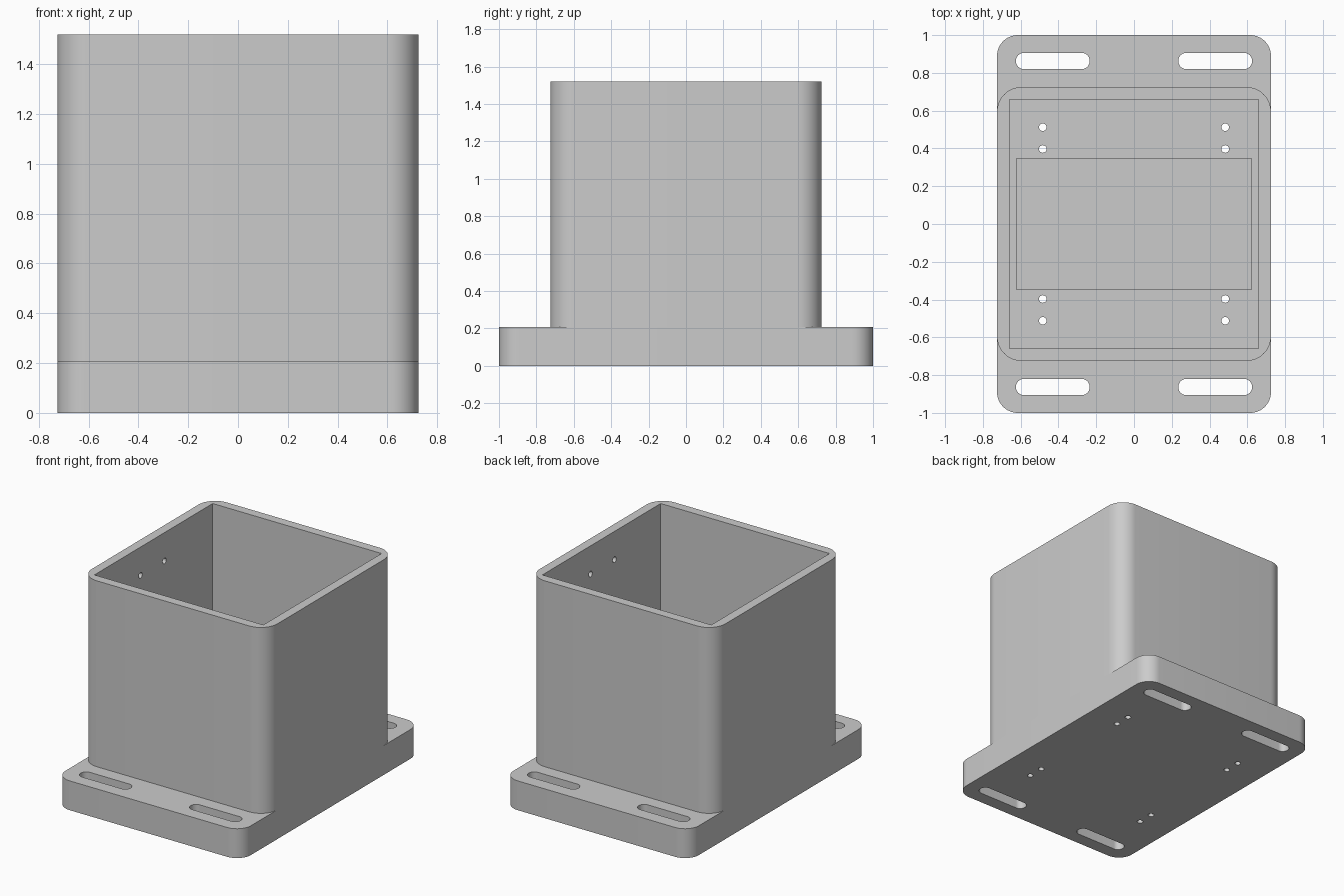
import bpy, bmesh, math
from mathutils import Matrix, Vector

if "Cube" in bpy.data.objects:
    bpy.data.objects.remove(bpy.data.objects["Cube"], do_unlink=True)

HALF_X, HALF_Y = 0.725, 1.0
BASE_TOP, TOP = 0.207, 1.52
INNER = 0.66

grey = bpy.data.materials.new("plain grey")
grey.use_nodes = True
colour = (0.6, 0.6, 0.6, 1)
grey.diffuse_color = colour
grey.node_tree.nodes["Principled BSDF"].inputs["Base Color"].default_value = colour


def rounded_outline(hx, hy, r, steps=12):
    """Counter-clockwise rectangle with round corners."""
    points = []
    for i, (sx, sy) in enumerate([(1, 1), (-1, 1), (-1, -1), (1, -1)]):
        for k in range(steps + 1):
            a = math.pi / 2 * (i + k / steps)
            points.append((sx * (hx - r) + r * math.cos(a),
                           sy * (hy - r) + r * math.sin(a)))
    return points


def add_prism(bm, outline, z0, z1, centre=(0, 0)):
    """Closed upright prism over an outline."""
    cx, cy = centre
    low = [bm.verts.new((x + cx, y + cy, z0)) for x, y in outline]
    high = [bm.verts.new((x + cx, y + cy, z1)) for x, y in outline]
    bm.faces.new(low[::-1])
    bm.faces.new(high)
    n = len(outline)
    for i in range(n):
        j = (i + 1) % n
        bm.faces.new((low[i], low[j], high[j], high[i]))


def add_box(bm, hx, hy, z0, z1):
    add_prism(bm, [(hx, hy), (-hx, hy), (-hx, -hy), (hx, -hy)], z0, z1)


def add_cylinder(bm, centre, radius, depth, axis):
    turn = Vector((0, 0, 1)).rotation_difference(Vector(axis)).to_matrix().to_4x4()
    bmesh.ops.create_cone(bm, cap_ends=True, segments=24, radius1=radius,
                          radius2=radius, depth=depth,
                          matrix=Matrix.Translation(centre) @ turn)


def finish(name, bm):
    bmesh.ops.remove_doubles(bm, verts=bm.verts, dist=1e-5)
    bmesh.ops.recalc_face_normals(bm, faces=bm.faces)
    mesh = bpy.data.meshes.new(name)
    bm.to_mesh(mesh)
    bm.free()
    mesh.materials.append(grey)
    obj = bpy.data.objects.new(name, mesh)
    bpy.context.collection.objects.link(obj)
    return obj


def cut_and_smooth(obj, cutter):
    cutter.hide_render = True
    mod = obj.modifiers.new("cut", "BOOLEAN")
    mod.operation, mod.solver, mod.object = "DIFFERENCE", "EXACT", cutter
    bpy.ops.object.select_all(action="DESELECT")
    bpy.context.view_layer.objects.active = obj
    obj.select_set(True)
    bpy.ops.object.modifier_apply(modifier=mod.name)
    bpy.data.objects.remove(cutter, do_unlink=True)
    bpy.ops.object.shade_smooth_by_angle(angle=math.radians(30))


# Base plate with its mounting slots, screw holes and floor recess
bm = bmesh.new()
add_prism(bm, rounded_outline(HALF_X, HALF_Y, 0.11), 0, BASE_TOP)
base = finish("base_plate", bm)

bm = bmesh.new()
slot = rounded_outline(0.195, 0.043, 0.042)
for sx in (-1, 1):
    for sy in (-1, 1):
        add_prism(bm, slot, -0.1, 0.4, (sx * 0.43, sy * 0.863))
        for y in (0.397, 0.512):
            add_cylinder(bm, (sx * 0.483, sy * y, 0.1), 0.02, 0.6, (0, 0, 1))
add_box(bm, 0.623, 0.347, 0.1, 0.4)
cut_and_smooth(base, finish("base_cutter", bm))

# Open box with a square cavity and blind holes inside its side walls
bm = bmesh.new()
add_prism(bm, rounded_outline(HALF_X, HALF_X, 0.13), BASE_TOP, TOP)
box = finish("box_walls", bm)

bm = bmesh.new()
add_box(bm, INNER, INNER, 0, TOP + 0.2)
cut_and_smooth(box, finish("cavity_cutter", bm))

bm = bmesh.new()
for sx in (-1, 1):
    for y in (-0.145, 0.122):
        add_cylinder(bm, (sx * INNER, y, 1.32), 0.02, 0.07, (1, 0, 0))
cut_and_smooth(box, finish("wall_hole_cutter", bm))
